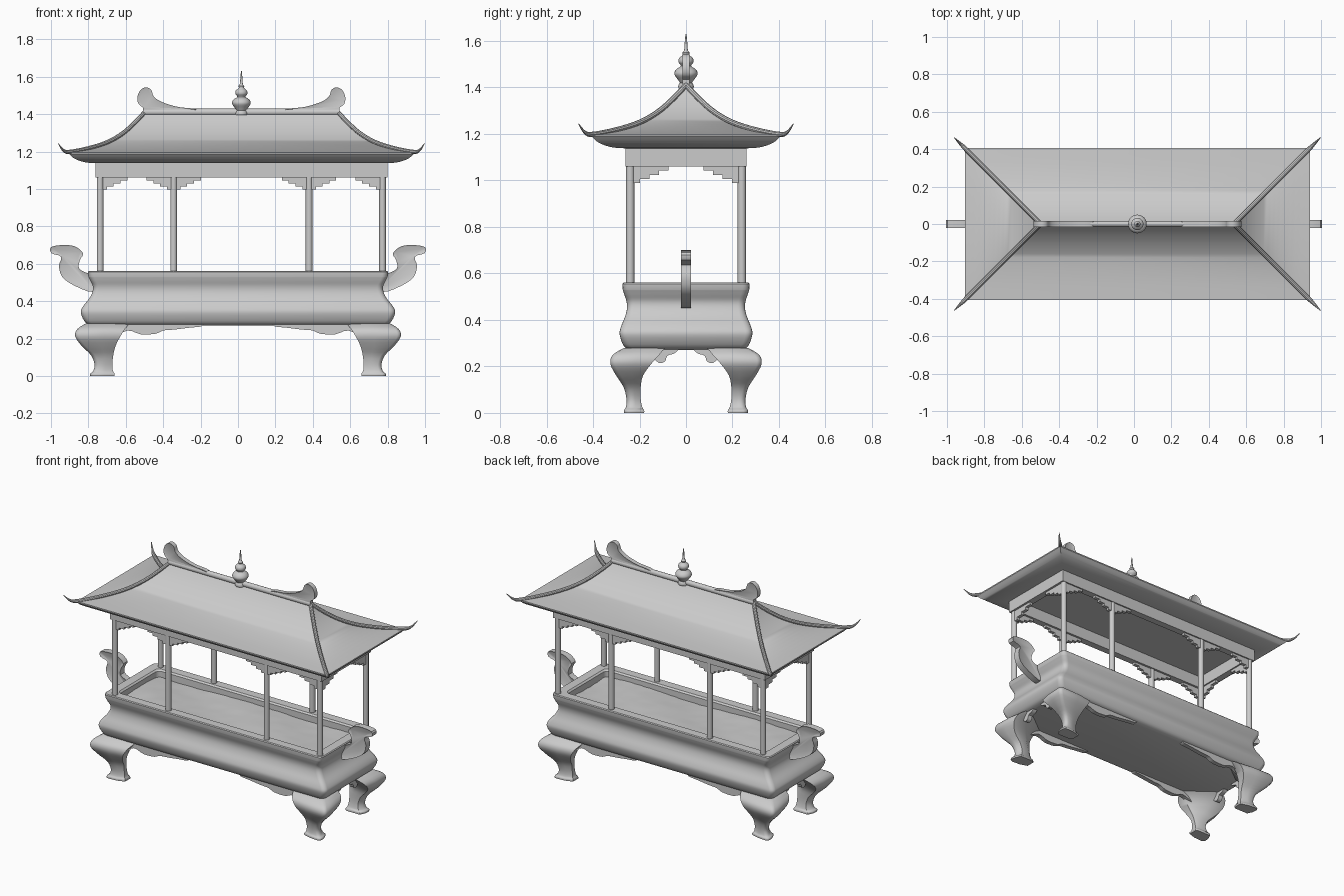
import bpy, bmesh, math, random
from mathutils import Vector

if "Cube" in bpy.data.objects:
    bpy.data.objects.remove(bpy.data.objects["Cube"])

random.seed(3)
CX = 0.018  # the pavilion sits slightly off centre on the basin


def spline(pts, n=4, closed=False):
    """Catmull-Rom resample of tuples of any dimension."""
    out, m = [], len(pts)
    for i in range(m if closed else m - 1):
        q = [pts[(i + k) % m] if closed else pts[min(max(i + k, 0), m - 1)] for k in (-1, 0, 1, 2)]
        for s in range(n):
            t = s / n
            out.append(tuple(0.5 * (2 * b + (c - a) * t + (2 * a - 5 * b + 4 * c - d) * t * t
                                    + (3 * b - a - 3 * c + d) * t ** 3) for a, b, c, d in zip(*q)))
    return out if closed else out + [pts[-1]]


def finish(name, bm, angle=35):
    bmesh.ops.recalc_face_normals(bm, faces=bm.faces)
    me = bpy.data.meshes.new(name)
    bm.to_mesh(me)
    bm.free()
    ob = bpy.data.objects.new(name, me)
    bpy.context.collection.objects.link(ob)
    bpy.ops.object.select_all(action='DESELECT')
    ob.select_set(True)
    bpy.context.view_layer.objects.active = ob
    bpy.ops.object.shade_smooth_by_angle(angle=math.radians(angle))
    return ob


def loft(name, rings, caps=True, loop=False, angle=35):
    bm = bmesh.new()
    vs = [[bm.verts.new(p) for p in r] for r in rings]
    n = len(vs[0])
    for a, b in zip(vs, vs[1:] + (vs[:1] if loop else [])):
        if a is vs[-1] and not loop:
            break
        for i in range(n):
            bm.faces.new((a[i], a[(i + 1) % n], b[(i + 1) % n], b[i]))
    if caps and not loop:
        bm.faces.new(vs[0])
        bm.faces.new(vs[-1])
    return finish(name, bm, angle)


def prism(name, outline, thick, place, inset=0):
    """Extrude an outline (u, v) by +-thick/2; place maps (u, v, w) to space."""
    bm = bmesh.new()
    a, b = [[bm.verts.new(place(u, v, w)) for u, v in outline] for w in (-thick / 2, thick / 2)]
    n = len(outline)
    caps = [bm.faces.new(a), bm.faces.new(b)]
    for i in range(n):
        bm.faces.new((a[i], a[(i + 1) % n], b[(i + 1) % n], b[i]))
    bmesh.ops.recalc_face_normals(bm, faces=bm.faces)
    if inset:
        for f in caps:
            bmesh.ops.inset_region(bm, faces=[f], thickness=inset, depth=-inset * 0.5)
    return finish(name, bm)


def rrect(hx, hy, z, r=0.0, cx=0.0, n=4):
    if r == 0:
        return [(cx + sx * hx, sy * hy, z) for sx, sy in ((1, 1), (-1, 1), (-1, -1), (1, -1))]
    out = []
    for k, (sx, sy) in enumerate(((1, 1), (-1, 1), (-1, -1), (1, -1))):
        for i in range(n + 1):
            a = math.pi / 2 * (k + i / n)
            out.append((cx + sx * (hx - r) + r * math.cos(a), sy * (hy - r) + r * math.sin(a), z))
    return out


# Basin with bulging belly, flared rim and hollow inside
outer = spline([(.78, .237, .27), (.815, .266, .285), (.84, .285, .335), (.83, .28, .37),
                (.795, .262, .415), (.778, .254, .45), (.776, .256, .48), (.79, .266, .51), (.80, .272, .53)])
prof = outer + [(.803, .273, .555), (.798, .268, .56), (.74, .212, .56), (.73, .203, .55), (.73, .203, .49)]
loft("basin", [rrect(x, y, z, .03) for x, y, z in prof])

# Uneven ash bed
bm = bmesh.new()
bmesh.ops.create_grid(bm, x_segments=40, y_segments=12, size=1)
for v in bm.verts:
    v.co = (v.co.x * .735, v.co.y * .207,
            .512 + .006 * math.sin(5 * v.co.x + 2 * v.co.y) + random.uniform(-.002, .002))
finish("ash_bed", bm, 60)

# Scrolled handles on both ends
handle = spline([(.77, .55), (.80, .548), (.85, .575), (.845, .62), (.828, .655), (.87, .692), (.93, .70), (.998, .69),
                 (.998, .657), (.945, .637), (.957, .59), (.94, .53), (.875, .483), (.77, .45)], 3, True)
for s in (-1, 1):
    prism("handle", handle, .044, lambda u, v, w: (s * u, w, v), .01)

# Cabriole legs and scroll aprons: rows are z, outer x, inner x, outer y, inner y
leg = spline([(.28, .815, .58, .265, .09), (.25, .86, .605, .315, .115), (.21, .87, .63, .325, .15),
              (.16, .835, .655, .30, .185), (.11, .785, .667, .268, .195), (.06, .767, .672, .256, .195),
              (.025, .775, .668, .258, .188), (.012, .79, .66, .266, .18), (0, .79, .66, .266, .18)], 3)
apron_long = spline([(.70, .275), (.68, .21), (.59, .243), (.52, .223), (.44, .226), (.40, .243), (.34, .248),
                     (.26, .258), (.20, .264), (.185, .275)], 3)
apron_short = spline([(.22, .275), (.21, .19), (.15, .235), (.115, .214), (.09, .222), (.08, .246),
                      (.05, .256), (.03, .275)], 3)
for sx in (-1, 1):
    for sy in (-1, 1):
        rings = []
        for z, ox, ix, oy, iy in leg:
            w, h, k, c = ox - ix, oy - iy, .9 - 2 * z, .02
            sec = [(ox - c, oy), (ox - w * .6, oy - .004), (ix, oy - .02), (ix, oy - k * h), (ox - k * w, iy),
                   (ox - .02, iy), (ox - .004, oy - h * .6), (ox, oy - c), (ox - c * .3, oy - c * .3)]
            rings.append([(sx * x, sy * y, z) for x, y in sec])
        loft("leg", rings, angle=50)
        prism("long_apron", apron_long, .03, lambda u, v, w: (sx * u, sy * (.235 + w), v))
        prism("short_apron", apron_short, .03, lambda u, v, w: (sx * (.775 + w), sy * u, v))


# Round posts standing on the rim
def post(x, y):
    loft("post", [[(x + .018 * math.cos(a), y + .018 * math.sin(a), z)
                   for a in [i * math.tau / 16 for i in range(16)]] for z in (.55, 1.07)])


def steps(length, depth, n=4):
    """Stair-shaped bracket outline hanging below the beam."""
    pts = [(0, .005), (length, .005)]
    for i in range(n):
        pts += [(length * (n - i) / n, -depth * (i + 1) / n), (length * (n - i - 1) / n, -depth * (i + 1) / n)]
    return pts


PX, PY, MID, BEAM = .755, .24, .362, 1.06
for sy in (-1, 1):
    for sx in (-1, 1):
        for x, d in ((PX, -1), (MID, 1), (MID, -1)):
            if d < 0:
                post(CX + sx * x, sy * PY)
            prism("long_bracket", steps(.145, .062), .022,
                  lambda u, v, w: (CX + sx * (x + d * u), sy * PY + w, BEAM + v))
        prism("short_bracket", steps(.165, .072), .022,
              lambda u, v, w: (CX + sx * PX + w, sy * (PY - u), BEAM + v))

# Beam frame under the roof
loft("beam_frame", [rrect(hx, hy, z, 0, CX) for hx, hy, z in
                    ((.78, .26, 1.06), (.78, .26, 1.145), (.735, .215, 1.145), (.735, .215, 1.06))], loop=True)

# Curved hip roof with rounded soffit
slope = spline([(.002, 1.41), (.055, 1.345), (.12, 1.288), (.2, 1.242), (.3, 1.212), (.405, 1.196)])
RX = .517
soffit = spline([(.405, 1.188), (.38, 1.165), (.34, 1.148), (.29, 1.139), (.2, 1.138)], 3)
loft("roof", [rrect(RX + t, t, z, 0, CX) for t, z in slope + soffit])

# Hip ridges with upturned tips
path = spline([(.0, 1.41), (.055, 1.352), (.12, 1.295), (.2, 1.249), (.3, 1.217), (.40, 1.198),
               (.435, 1.207), (.462, 1.243)])
for sx in (-1, 1):
    for sy in (-1, 1):
        side = Vector((-sy, sx, 0)).normalized()
        rings = []
        for i, (t, z) in enumerate(path):
            a, b = path[max(i - 1, 0)], path[min(i + 1, len(path) - 1)]
            tan = Vector((sx * (b[0] - a[0]), sy * (b[0] - a[0]), b[1] - a[1])).normalized()
            up = tan.cross(side).normalized()
            r = .012 if t < .41 else .012 - .010 * (t - .41) / .052
            c = Vector((CX + sx * (RX + t), sy * t, z))
            rings.append([c + r * (side * math.cos(k * math.tau / 10) + up * math.sin(k * math.tau / 10))
                          for k in range(10)])
        loft("hip_ridge", rings)

# Top ridge bar, with a rounded upper roll
loft("ridge_bar", [[(x, .016 * math.cos(a), 1.411 + .018 * math.sin(a))
                    for a in [i * math.tau / 12 for i in range(12)]] for x in (CX - .525, CX + .525)])

# Swept ridge-end ornaments
horn = spline([(.255, 1.42), (.26, 1.43), (.33, 1.437), (.39, 1.452), (.44, 1.472), (.47, 1.497), (.482, 1.53),
               (.51, 1.543), (.54, 1.528), (.556, 1.49), (.55, 1.455), (.525, 1.435), (.50, 1.415)], 3, True)
for s in (-1, 1):
    prism("ridge_ornament", horn, .03, lambda u, v, w: (CX + s * u, w, v), .006)

# Gourd finial with spike
gourd = [(.032, 1.395), (.034, 1.405), (.03, 1.415)] + spline(
    [(.026, 1.42), (.034, 1.432), (.05, 1.457), (.042, 1.478), (.022, 1.492), (.032, 1.508), (.03, 1.525),
     (.014, 1.54), (.016, 1.55), (.008, 1.562), (.005, 1.60), (.002, 1.63)])
loft("finial", [[(CX + r * math.cos(a), r * math.sin(a), z)
                 for a in [i * math.tau / 24 for i in range(24)]] for r, z in gourd])
